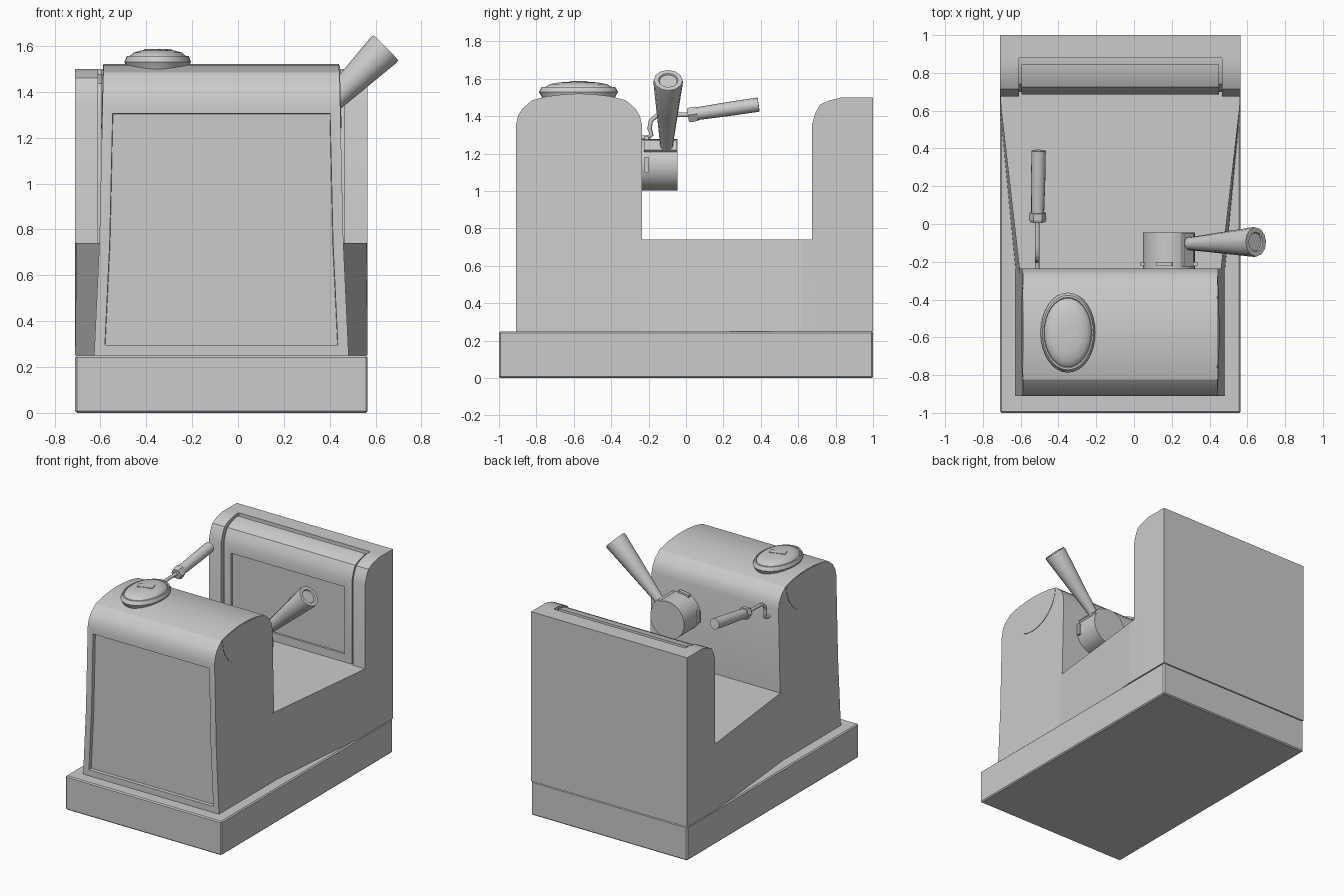
import bpy, bmesh, math
from mathutils import Vector, Matrix

if "Cube" in bpy.data.objects:
    bpy.data.objects.remove(bpy.data.objects["Cube"])

CX = -0.0725   # mid plane of the body
FY = -0.5725   # mid depth of the front housing


def finish(bm, name, smooth=None):
    bmesh.ops.recalc_face_normals(bm, faces=bm.faces)
    me = bpy.data.meshes.new(name)
    bm.to_mesh(me)
    bm.free()
    ob = bpy.data.objects.new(name, me)
    bpy.context.collection.objects.link(ob)
    if smooth:
        bpy.ops.object.select_all(action='DESELECT')
        ob.select_set(True)
        bpy.context.view_layer.objects.active = ob
        bpy.ops.object.shade_smooth_by_angle(angle=math.radians(smooth))
    return ob


def loft(rings):
    """Closed skin through rings of equal point count."""
    bm = bmesh.new()
    vs = [[bm.verts.new(p) for p in r] for r in rings]
    n = len(rings[0])
    for a, b in zip(vs, vs[1:]):
        for i in range(n):
            j = (i + 1) % n
            bm.faces.new((a[i], a[j], b[j], b[i]))
    bm.faces.new(vs[0][::-1])
    bm.faces.new(vs[-1])
    bmesh.ops.recalc_face_normals(bm, faces=bm.faces)
    return bm


def prism(profile, x0, x1):
    return loft([[(x, y, z) for y, z in profile] for x in (x0, x1)])


def box(name, x0, x1, y0, y1, z0, z1):
    return finish(prism([(y0, z0), (y1, z0), (y1, z1), (y0, z1)], x0, x1), name)


def rod(name, start, end, steps, sides, smooth=35):
    """Turned bar: steps are (fraction along, radius)."""
    a, b = Vector(start), Vector(end)
    q = (b - a).to_track_quat('Z', 'Y')
    rings = []
    for t, r in steps:
        c = a.lerp(b, t)
        rings.append([c + q @ Vector((r * math.cos(k), r * math.sin(k), 0))
                      for k in (2 * math.pi * i / sides for i in range(sides))])
    return finish(loft(rings), name, smooth)


def recess(bm, zmax, thick, depth):
    """Sink a panel into the faces that look forward below zmax."""
    fs = [f for f in bm.faces if f.normal.y < -0.99 and f.calc_center_median().z < zmax]
    bmesh.ops.inset_region(bm, faces=fs, thickness=thick, depth=0, use_even_offset=True)
    vs = {v for f in fs for v in f.verts}
    r = bmesh.ops.inset_region(bm, faces=fs, thickness=0.002, depth=-depth)


# base slab
base = box("base_slab", -0.71, 0.565, -1, 1, 0, 0.25)
bev = base.modifiers.new("bevel", 'BEVEL')
bev.width = 0.008

# front housing: stacked rectangles with flared sides and arched roof
levels = [(0.25, .555, .3375), (0.74, .532, .3375), (1.35, .518, .3375), (1.40, .517, .326),
          (1.44, .516, .303), (1.485, .514, .25), (1.506, .513, .17), (1.517, .513, .08),
          (1.52, .513, .02)]
bm = loft([[(CX - w, FY - d, z), (CX + w, FY - d, z), (CX + w, FY + d, z), (CX - w, FY + d, z)]
           for z, w, d in levels])
recess(bm, 1.3, 0.045, 0.025)
finish(bm, "front_housing", 25)

# round end caps on both sides of the roof
for s, side in ((-1, "left"), (1, "right")):
    arc = [(FY + .246 * math.cos(a), 1.485 + .246 * math.sin(a))
           for a in (math.radians(180 + 15 * i) for i in range(13))]
    arc += [(FY + .16, 1.505), (FY, 1.517), (FY - .16, 1.505)]
    rings = [[(CX + s * (0.518 - (z - 1.35) * 0.03 + off), y, z) for y, z in arc]
             for off in (-0.03, 0.003)]
    finish(loft(rings), side + "_end_cap")

# deck joining the two housings, widening to the back
finish(loft([[(CX - a, y, .25), (CX + a, y, .25), (CX + b, y, .74), (CX - b, y, .74)]
             for y, a, b in ((-0.3, .55, .53), (-0.235, .555, .534), (0.62, .6375, .632),
                             (0.72, .6375, .6375))]), "deck")


# back housing
def back_profile(y, top, end, z0):
    return [(end, z0), (y, z0), (y, top - .14), (y + .016, top - .085), (y + .04, top - .04),
            (y + .085, top - .018), (y + .155, top), (end, top)]


box("back_wall", -0.71, 0.565, 0.88, 1, 0.25, 1.5)
for s, side in ((-1, "left"), (1, "right")):
    x0, x1 = sorted((CX + s * .5375, CX + s * .6375))
    finish(prism(back_profile(.675, 1.5, .88, .25), x0, x1), side + "_cheek", 25)
finish(prism(back_profile(.70, 1.475, .9, .25), CX - .55, CX + .55), "back_core", 25)
bm = prism(back_profile(.685, 1.495, .845, .74), CX - .5225, CX + .5225)
recess(bm, 1.3, 0.06, 0.012)
finish(bm, "back_plate", 25)

# oval dial on the roof
KX, KY, N = -0.35, -0.575, 32
rings = [[(KX + .145 * s * math.cos(a), KY + .212 * s * math.sin(a), z)
          for a in (2 * math.pi * i / N for i in range(N))]
         for s, z in ((.86, 1.46), (.93, 1.505), (1, 1.53), (.93, 1.555), (.88, 1.556), (.86, 1.55),
                      (.84, 1.556), (.72, 1.571), (.5, 1.58), (.25, 1.584), (.05, 1.585))]
finish(loft(rings), "dial", 30)
grip = box("dial_mark", -.055, .055, -.026, .026, -.01, .005)
grip.matrix_world = Matrix.Translation((KX, KY, 1.582)) @ Matrix.Rotation(math.radians(18), 4, 'Z')

# filter head drum with lugs
HX, HZ = 0.185, 1.14
rod("filter_drum", (HX, -0.24, HZ), (HX, -0.045, HZ), ((0, .138), (1, .138)), 32)
for i, deg in enumerate((0, 100, 180)):
    lug = box("drum_lug_%d" % i, .12, .15, -.222, -.2, -.042, .042)
    lug.matrix_world = Matrix.Translation((HX, 0, HZ)) @ Matrix.Rotation(-math.radians(deg), 4, 'Y')
clamp = box("handle_clamp", .10, .148, -.225, -.05, -.035, .035)
clamp.matrix_world = Matrix.Translation((HX, 0, HZ)) @ Matrix.Rotation(-math.radians(45), 4, 'Y')

# filter handle with dished end
rod("filter_handle", (0.265, -0.105, 1.215), (0.645, -0.095, 1.592),
    ((0, .032), (.12, .036), (.55, .058), (.97, .079), (1, .077), (1, .052), (.985, .048)), 12)

# steam pipe
cu = bpy.data.curves.new("steam_pipe", 'CURVE')
cu.dimensions = '3D'
cu.bevel_depth = 0.012
cu.bevel_resolution = 2
cu.use_fill_caps = True
pts = [(-.25, 1.285), (-.205, 1.285), (-.185, 1.30), (-.195, 1.335), (-.188, 1.375),
       (-.16, 1.40), (-.11, 1.405), (.02, 1.408)]
sp = cu.splines.new('POLY')
sp.points.add(len(pts) - 1)
for p, (y, z) in zip(sp.points, pts):
    p.co = (-.512, y, z, 1)
bpy.context.collection.objects.link(bpy.data.objects.new("steam_pipe", cu))

# steam pipe collar and grip
rod("pipe_collar", (-.51, .01, 1.405), (-.51, .06, 1.413), ((0, .04), (.3, .046), (1, .044)), 6, 20)
rod("pipe_grip", (-.51, .05, 1.412), (-.505, .388, 1.462), ((0, .034), (.6, .038), (1, .038)), 16)
